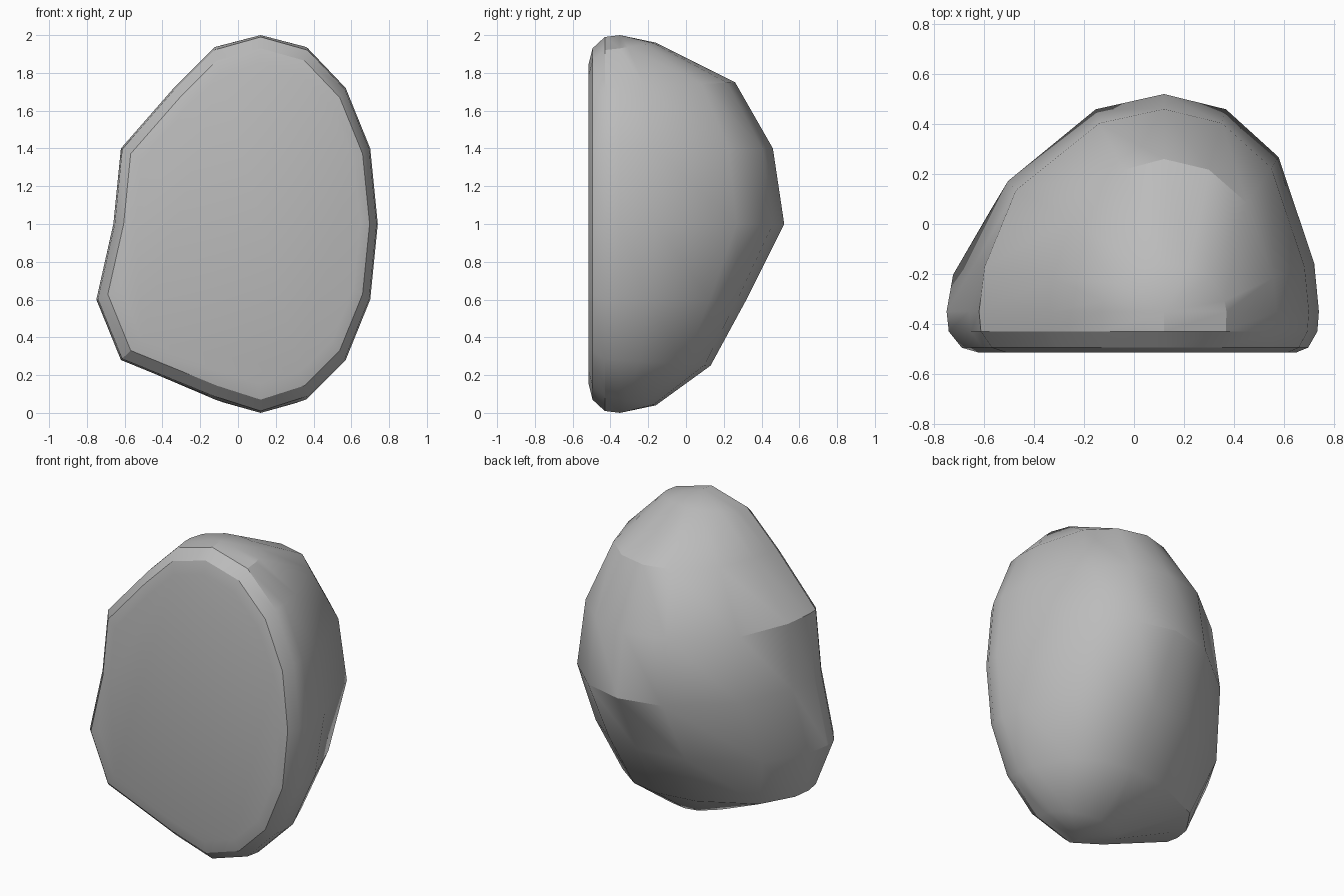
import bpy, bmesh, math

cube = bpy.data.objects.get("Cube")
if cube:
    bpy.data.objects.remove(cube, do_unlink=True)

stone = bpy.data.materials.new("stone_grey")
stone.use_nodes = True
GREY = (0.5, 0.5, 0.5, 1)
stone.diffuse_color = GREY
stone.node_tree.nodes["Principled BSDF"].inputs["Base Color"].default_value = GREY

CX, RIM_Y = 0.12, -0.35

# half-round section: sideways and backward fractions, left to right
SECTION = [(-1, 0), (-.97, .22), (-.8, .6), (-.35, .93), (0, 1),
           (.4, .93), (.74, .71), (.97, .22), (1, 0)]

# levels: height, left x, right x, back y, height shift at the back
LEVELS = [(.08, -.13, .37, -.16, -.04), (.28, -.62, .57, .13, -.03),
          (.6, -.75, .7, .32, 0), (1, -.66, .74, .52, 0),
          (1.4, -.62, .7, .46, 0), (1.72, -.34, .57, .26, .03),
          (1.93, -.13, .37, -.16, .03)]

bm = bmesh.new()

# rounded back, stacked in levels
rows = []
for z, left, right, back, shift in LEVELS:
    row = []
    for u, v in SECTION:
        x = CX + u * ((right - CX) if u > 0 else (CX - left))
        row.append(bm.verts.new((x, RIM_Y + v * (back - RIM_Y), z + shift * v)))
    rows.append(row)
for low, high in zip(rows, rows[1:]):
    for i in range(len(SECTION) - 1):
        bm.faces.new((low[i], high[i], high[i + 1], low[i + 1]))

# closing points at bottom and top
bottom = bm.verts.new((CX, RIM_Y, 0))
top = bm.verts.new((CX, RIM_Y, 2))
for i in range(len(SECTION) - 1):
    bm.faces.new((bottom, rows[0][i], rows[0][i + 1]))
    bm.faces.new((top, rows[-1][i + 1], rows[-1][i]))

# rounded rim leading to the flat front
loop = [bottom] + [r[-1] for r in rows] + [top] + [r[0] for r in reversed(rows)]
outline = [v.co.copy() for v in loop]
n = len(loop)
for scale, y in [(.99, -.43), (.93, -.495), (.85, -.515)]:
    ring = [bm.verts.new((CX + (c.x - CX) * scale, y, 1 + (c.z - 1) * scale))
            for c in outline]
    for i in range(n):
        j = (i + 1) % n
        bm.faces.new((loop[i], loop[j], ring[j], ring[i]))
    loop = ring
bm.faces.new(loop)

bmesh.ops.recalc_face_normals(bm, faces=bm.faces)
mesh = bpy.data.meshes.new("boulder")
bm.to_mesh(mesh)
bm.free()
mesh.materials.append(stone)
boulder = bpy.data.objects.new("boulder", mesh)
bpy.context.collection.objects.link(boulder)

bpy.ops.object.select_all(action='DESELECT')
boulder.select_set(True)
bpy.context.view_layer.objects.active = boulder
bpy.ops.object.shade_smooth_by_angle(angle=math.radians(30))
